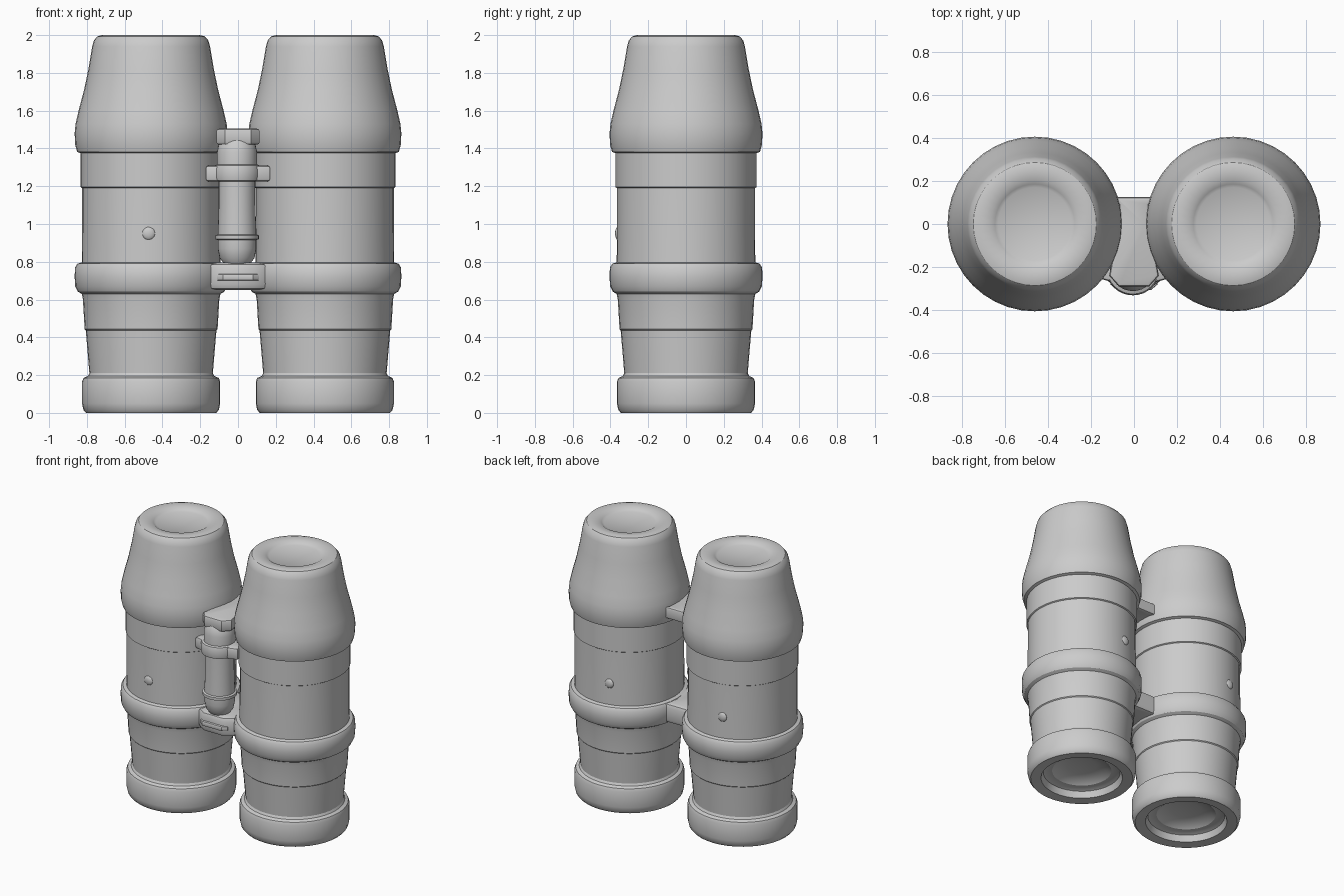
import bpy, bmesh, math
from mathutils import Vector

if "Cube" in bpy.data.objects:
    bpy.data.objects.remove(bpy.data.objects["Cube"])


def finish(bm, name, angle=32):
    bmesh.ops.remove_doubles(bm, verts=bm.verts, dist=0.0005)
    bmesh.ops.recalc_face_normals(bm, faces=bm.faces)
    me = bpy.data.meshes.new(name)
    bm.to_mesh(me)
    bm.free()
    ob = bpy.data.objects.new(name, me)
    bpy.context.collection.objects.link(ob)
    bpy.ops.object.select_all(action='DESELECT')
    ob.select_set(True)
    bpy.context.view_layer.objects.active = ob
    bpy.ops.object.shade_smooth_by_angle(angle=math.radians(angle))
    return ob


def lathe(name, profile, x, y, segs=40):
    """Spin (radius, z) points around a vertical axis at x, y."""
    bm = bmesh.new()
    vs = [bm.verts.new((r, 0, z)) for r, z in profile]
    es = [bm.edges.new(p) for p in zip(vs, vs[1:])]
    bmesh.ops.spin(bm, geom=vs + es, cent=(0, 0, 0), axis=(0, 0, 1),
                   angle=math.tau, steps=segs)
    bmesh.ops.translate(bm, verts=bm.verts, vec=(x, y, 0))
    return finish(bm, name)


def plate(name, half_outline, z0, z1, bevel=0.015):
    """Extrude a left-right symmetric plan outline, with softened edges."""
    pts = half_outline + [(-x, y) for x, y in reversed(half_outline)]
    bm = bmesh.new()
    f = bm.faces.new([bm.verts.new((x, y, z0)) for x, y in pts])
    top = bmesh.ops.extrude_face_region(bm, geom=[f])
    bmesh.ops.translate(bm, vec=(0, 0, z1 - z0),
                        verts=[v for v in top['geom'] if isinstance(v, bmesh.types.BMVert)])
    flat = [e for e in bm.edges if abs(e.verts[0].co.z - e.verts[1].co.z) < 1e-6]
    bmesh.ops.bevel(bm, geom=flat, offset=bevel, segments=2, profile=0.5, affect='EDGES')
    return finish(bm, name)


# Barrel: recessed front lens, rim, tapered tube, band, body, collar, eyecup
barrel = [
    (0, 0.10), (0.10, 0.095), (0.17, 0.08), (0.20, 0.06), (0.235, 0.06),
    (0.26, 0.05), (0.275, 0.005), (0.345, 0.0), (0.358, 0.015), (0.366, 0.05),
    (0.366, 0.165), (0.358, 0.185), (0.335, 0.195), (0.327, 0.21),
    (0.336, 0.32), (0.346, 0.437), (0.352, 0.443), (0.361, 0.60), (0.367, 0.63),
    (0.388, 0.642), (0.402, 0.67), (0.405, 0.72), (0.403, 0.77),
    (0.390, 0.79), (0.367, 0.797), (0.365, 1.0), (0.365, 1.19),
    (0.373, 1.195), (0.373, 1.375), (0.392, 1.382), (0.402, 1.42),
    (0.405, 1.48), (0.400, 1.53), (0.384, 1.60), (0.355, 1.71),
    (0.332, 1.82), (0.312, 1.94), (0.303, 1.972), (0.285, 1.993), (0.26, 2.0),
    (0.205, 1.995), (0.185, 1.983), (0.17, 1.975), (0, 1.97),
]
# Hinge: rounded foot, ridge, slim shaft, collar, domed head
hinge = [
    (0, 0.79), (0.07, 0.79), (0.092, 0.82), (0.102, 0.87), (0.102, 0.915),
    (0.115, 0.92), (0.115, 0.94), (0.102, 0.945), (0.097, 1.1), (0.097, 1.225),
    (0.122, 1.23), (0.126, 1.25), (0.126, 1.29), (0.12, 1.31),
    (0.106, 1.315), (0.106, 1.38), (0.095, 1.43), (0.07, 1.465), (0, 1.475),
]
for side, s in (("left", -1), ("right", 1)):
    lathe(side + "_barrel", barrel, s * 0.46, 0)

HY = -0.205
lathe("hinge_post", hinge, -0.005, HY, 32)

# Bridges that join the barrels, following the gap between them
plate("upper_bridge", [(0.07, -0.29), (0.115, -0.24), (0.09, -0.1), (0.065, 0.0),
                       (0.07, 0.09), (0.09, 0.125)], 1.42, 1.505)
plate("lower_bridge", [(0.085, -0.29), (0.15, -0.245), (0.10, -0.1), (0.08, 0.0),
                       (0.10, 0.12)], 0.65, 0.795, 0.03)
plate("hinge_lug", [(0.10, -0.27), (0.17, -0.25), (0.17, -0.18), (0.10, -0.15)],
      1.225, 1.31)

# Groove lip on the front of the lower bridge
plate("bridge_lip", [(0.08, -0.305), (0.11, -0.28), (0.11, -0.22)], 0.70, 0.735, 0.008)

# Small studs on the barrel walls
for name, x, azimuth in (("left_back_stud", -0.46, 103), ("right_back_stud", 0.46, 103),
                         ("left_front_stud", -0.46, 268)):
    a = math.radians(azimuth)
    bm = bmesh.new()
    bmesh.ops.create_uvsphere(bm, u_segments=16, v_segments=10, radius=0.035)
    bmesh.ops.scale(bm, verts=bm.verts, vec=(1, 0.45, 1))
    bmesh.ops.translate(bm, verts=bm.verts,
                        vec=Vector((x + 0.36 * math.cos(a), 0.36 * math.sin(a), 0.95)))
    finish(bm, name)
